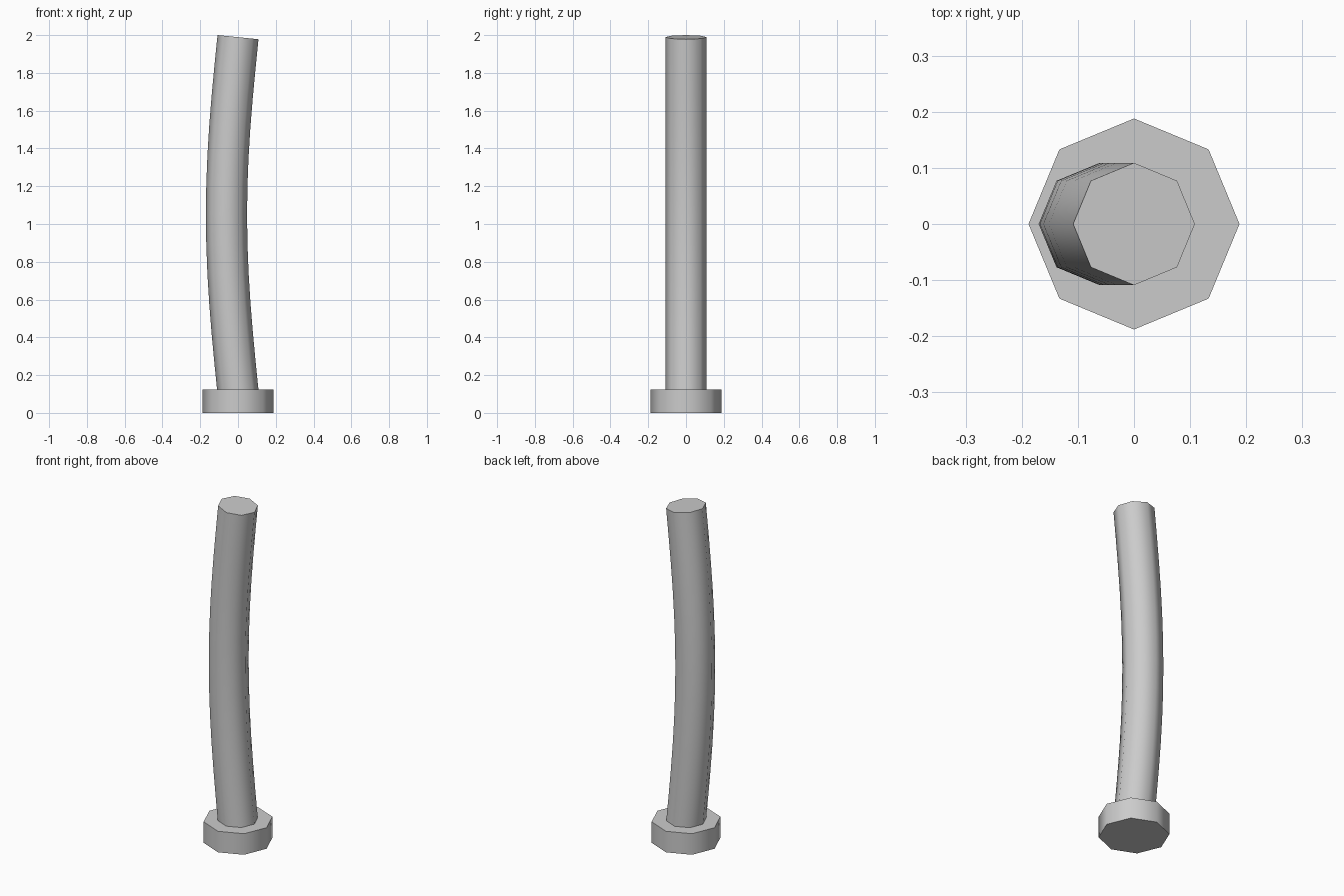
import bpy, bmesh, math
from mathutils import Vector

if "Cube" in bpy.data.objects:
    bpy.data.objects.remove(bpy.data.objects["Cube"])

SIDES = 8


def swept_octagon(name, path, radius):
    """Sweep an octagon along (x, z, tilt) stations and cap both ends."""
    bm = bmesh.new()
    rings = []
    for x, z, tilt in path:
        across = Vector((math.cos(tilt), 0, -math.sin(tilt)))
        ring = []
        for i in range(SIDES):
            a = 2 * math.pi * i / SIDES
            p = Vector((x, 0, z)) + across * (radius * math.cos(a))
            p.y = radius * math.sin(a)
            ring.append(bm.verts.new(p))
        rings.append(ring)
    for low, high in zip(rings, rings[1:]):
        for i in range(SIDES):
            j = (i + 1) % SIDES
            bm.faces.new((low[i], low[j], high[j], high[i]))
    bm.faces.new(rings[0][::-1])
    bm.faces.new(rings[-1])
    mesh = bpy.data.meshes.new(name)
    bm.to_mesh(mesh)
    bm.free()
    obj = bpy.data.objects.new(name, mesh)
    bpy.context.collection.objects.link(obj)
    bpy.ops.object.select_all(action='DESELECT')
    obj.select_set(True)
    bpy.context.view_layer.objects.active = obj
    bpy.ops.object.shade_smooth_by_angle(angle=math.radians(50))
    return obj


# Base foot
swept_octagon("base_foot", [(0, 0, 0), (0, 0.125, 0)], 0.188)

# Bowed shaft, bulging towards -x at mid height
BOTTOM, TOP, BOW, STEPS = 0.11, 1.989, 0.061, 12
path = []
for k in range(STEPS + 1):
    t = k / STEPS
    slope = -BOW * math.pi * math.cos(math.pi * t) / (TOP - BOTTOM)
    path.append((-BOW * math.sin(math.pi * t),
                 BOTTOM + (TOP - BOTTOM) * t, math.atan(slope)))
swept_octagon("bowed_shaft", path, 0.109)
